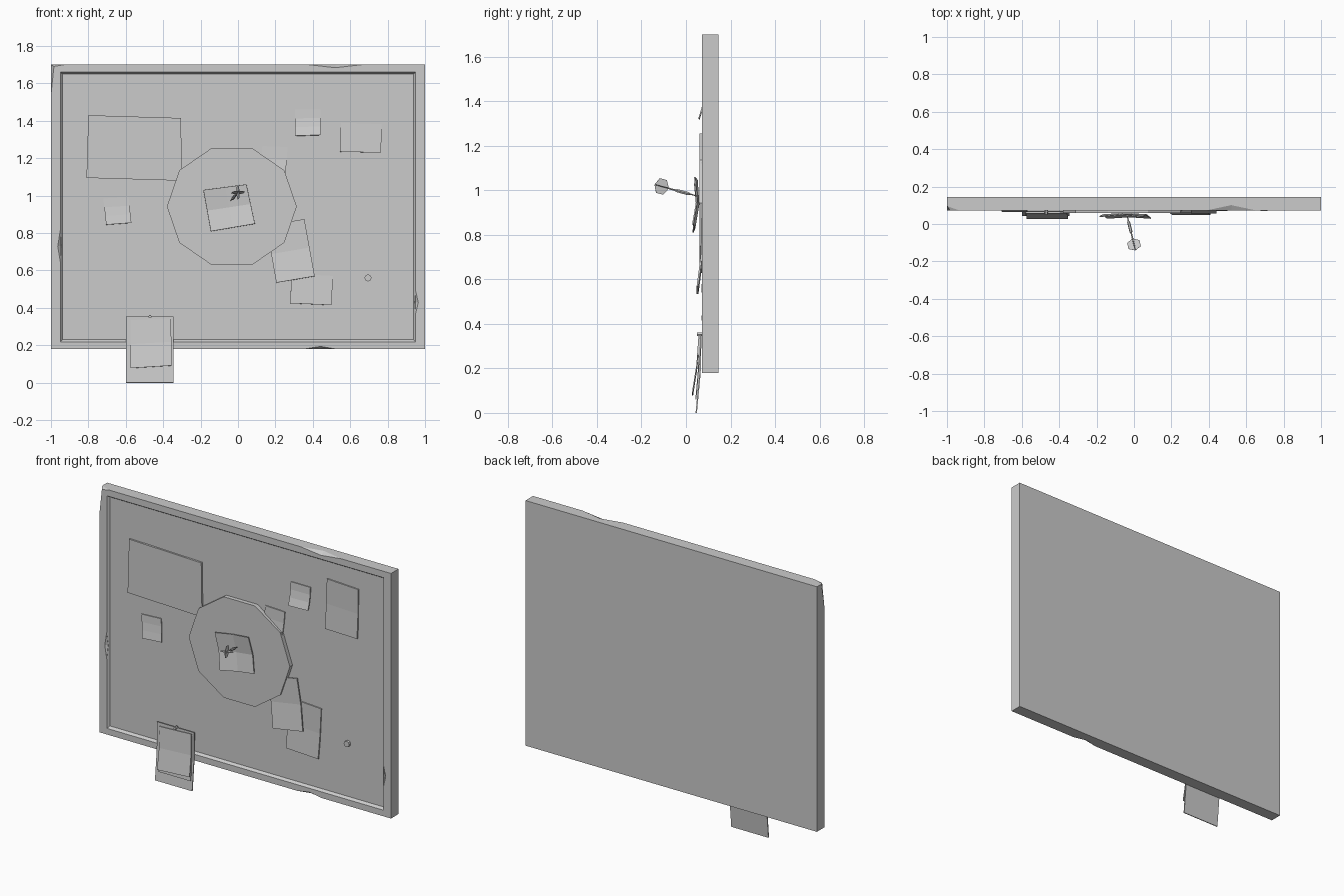
import bpy, bmesh, math
from mathutils import Vector, Matrix

if "Cube" in bpy.data.objects:
    bpy.data.objects.remove(bpy.data.objects["Cube"])


def make(name, verts, faces):
    me = bpy.data.meshes.new(name)
    bm = bmesh.new()
    vs = [bm.verts.new(v) for v in verts]
    for f in faces:
        bm.faces.new([vs[i] for i in f])
    bm.to_mesh(me)
    bm.free()
    ob = bpy.data.objects.new(name, me)
    bpy.context.collection.objects.link(ob)
    return ob


def rect(hx, z0, z1, y):
    return [(-hx, y, z0), (hx, y, z0), (hx, y, z1), (-hx, y, z1)]


# Board: outer box, framed opening with sloped lip, recessed panel
loops = [rect(1, .18, 1.70, .145), rect(1, .18, 1.70, .071),
         rect(.95, .218, 1.66, .071), rect(.938, .23, 1.65, .086)]
verts = [v for l in loops for v in l]
faces = [(3, 2, 1, 0), (12, 13, 14, 15)]
for k in range(3):
    for i in range(4):
        j = (i + 1) % 4
        faces.append((4 * k + i, 4 * k + j, 4 * k + 4 + j, 4 * k + 4 + i))
board = make("board", verts, faces)

# Chips knocked out of the frame edges with stretched octahedra
chips = [((.52, .071, 1.70), (.14, .03, .016)), ((.44, .071, .18), (.085, .02, .014)),
         ((-1, .071, 1.70), (.07, .025, .012)), ((-1, .071, 1.69), (.016, .03, .15)),
         ((-.95, .071, .73), (.014, .012, .085)), ((.95, .071, .43), (.014, .012, .06))]
for n, (c, r) in enumerate(chips):
    v = []
    for a in range(3):
        for s in (1, -1):
            p = Vector(c)
            p[a] += s * r[a]
            v.append(p)
    f = []
    for x in (0, 1):
        for y in (2, 3):
            for z in (4, 5):
                t = (x, y, z)
                f.append(t if (x + y + z) % 2 == 0 else t[::-1])
    cut = make("chip_cutter_%d" % n, v, f)
    cut.hide_render = True
    cut.hide_set(True)
    m = board.modifiers.new("chip", 'BOOLEAN')
    m.operation = 'DIFFERENCE'
    m.solver = 'EXACT'
    m.object = cut


def sheet(name, tl, tr, br, bl, ys, t=.006):
    """Bent paper: ys holds the depth of each row, from top to bottom."""
    R = len(ys)
    rows = [y if isinstance(y, tuple) else (y, y) for y in ys]
    C = len(rows[0])
    v, f = [], []
    for i in range(R):
        a = i / (R - 1)
        L = Vector(tl).lerp(Vector(bl), a)
        Rr = Vector(tr).lerp(Vector(br), a)
        for j in range(C):
            p = L.lerp(Rr, j / (C - 1))
            v.append((p.x, rows[i][j], p.y))
    for i in range(R - 1):
        for j in range(C - 1):
            k = i * C + j
            f.append((k, k + C, k + C + 1, k + 1))
    ob = make(name, v, f)
    m = ob.modifiers.new("thick", 'SOLIDIFY')
    m.thickness = t
    m.offset = -1
    return ob


# Papers and notes pinned on the panel
sheet("wide_paper", (-.80, 1.43), (-.305, 1.415), (-.30, 1.08), (-.81, 1.095), [.075, .075], .012)
sheet("tall_paper", (.555, 1.545), (.77, 1.535), (.765, 1.23), (.545, 1.235), [.078, .079, .073], .01)
sheet("note_upper", (.305, 1.46), (.44, 1.46), (.44, 1.325), (.305, 1.32), [.08, .078, .07, .056])
sheet("note_behind_target", (.13, 1.265), (.265, 1.26), (.255, 1.12), (.12, 1.125), [.08, .078, .07])
sheet("note_left", (-.72, .985), (-.585, .992), (-.57, .855), (-.705, .845), [.08, .078, .072, .064])
sheet("lower_paper", (.29, .74), (.515, .727), (.50, .415), (.28, .425), [.079, .079, .07], .009)
sheet("tilted_paper", (.15, .84), (.355, .875), (.41, .57), (.205, .535), [.07, .068, .048], .008)
sheet("target_paper", (-.185, 1.03), (.045, 1.06), (.09, .85), (-.145, .81),
      [(.036, .047, .036), (.046, .054, .046), (.028, .036, .028)])

# Photo card hanging over the lower frame
sheet("hanging_card", (-.60, .355), (-.345, .355), (-.345, 0), (-.60, 0), [.064, .06, .043], .006)
sheet("hanging_photo", (-.58, .335), (-.36, .335), (-.355, .06), (-.58, .06), [.058, .054, .042], .005)
sheet("hanging_note", (-.575, .335), (-.36, .345), (-.352, .092), (-.575, .078), [.056, .047, .027], .005)


def prism(name, c, rx, rz, y0, y1, n):
    ring = [(c[0] + rx * math.cos(2 * math.pi * i / n), c[1] + rz * math.sin(2 * math.pi * i / n))
            for i in range(n)]
    v = [(x, y0, z) for x, z in ring] + [(x, y1, z) for x, z in ring]
    f = [tuple(range(n)), tuple(range(2 * n - 1, n - 1, -1))]
    f += [(i, i + n, (i + 1) % n + n, (i + 1) % n) for i in range(n)]
    return make(name, v, f)


# Ten-sided target and pins
prism("target", (-.033, .942), .347, .329, .06, .088, 10)
prism("panel_pin", (.695, .56), .019, .019, .07, .088, 8)
prism("card_pin", (-.47, .353), .009, .009, .05, .075, 6)

# Dart: lathed body along its axis with two crossed flights
tip, tail = Vector((-.04, .058, .972)), Vector((.008, -.143, 1.026))
axis = tail - tip
length = axis.length
rot = axis.to_track_quat('Z', 'Y').to_matrix().to_4x4()
frame = Matrix.Translation(tip) @ rot
profile = [(0, .001), (.045, .004), (.05, .008), (.105, .008), (.115, .004), (.19, .004)]
n = 6
v = [(r * math.cos(math.tau * i / n), r * math.sin(math.tau * i / n), z)
     for z, r in profile for i in range(n)]
f = [tuple(range(n - 1, -1, -1)), tuple(range(len(v) - n, len(v)))]
for k in range(len(profile) - 1):
    for i in range(n):
        j = (i + 1) % n
        f.append((k * n + i, k * n + j, k * n + n + j, k * n + n + i))
make("dart_body", v, f).matrix_world = frame
outline = [(0, length - .07), (.034, length - .052), (.034, length - .018), (0, length - .002),
           (-.034, length - .018), (-.034, length - .052)]
for k in range(2):
    v = [(x, s * .0012, z) for s in (-1, 1) for x, z in outline]
    f = [tuple(range(6)), tuple(range(11, 5, -1))]
    f += [(i, i + 6, (i + 1) % 6 + 6, (i + 1) % 6) for i in range(6)]
    make("dart_flight_%d" % k, v, f).matrix_world = frame @ Matrix.Rotation(k * math.pi / 2, 4, 'Z')
